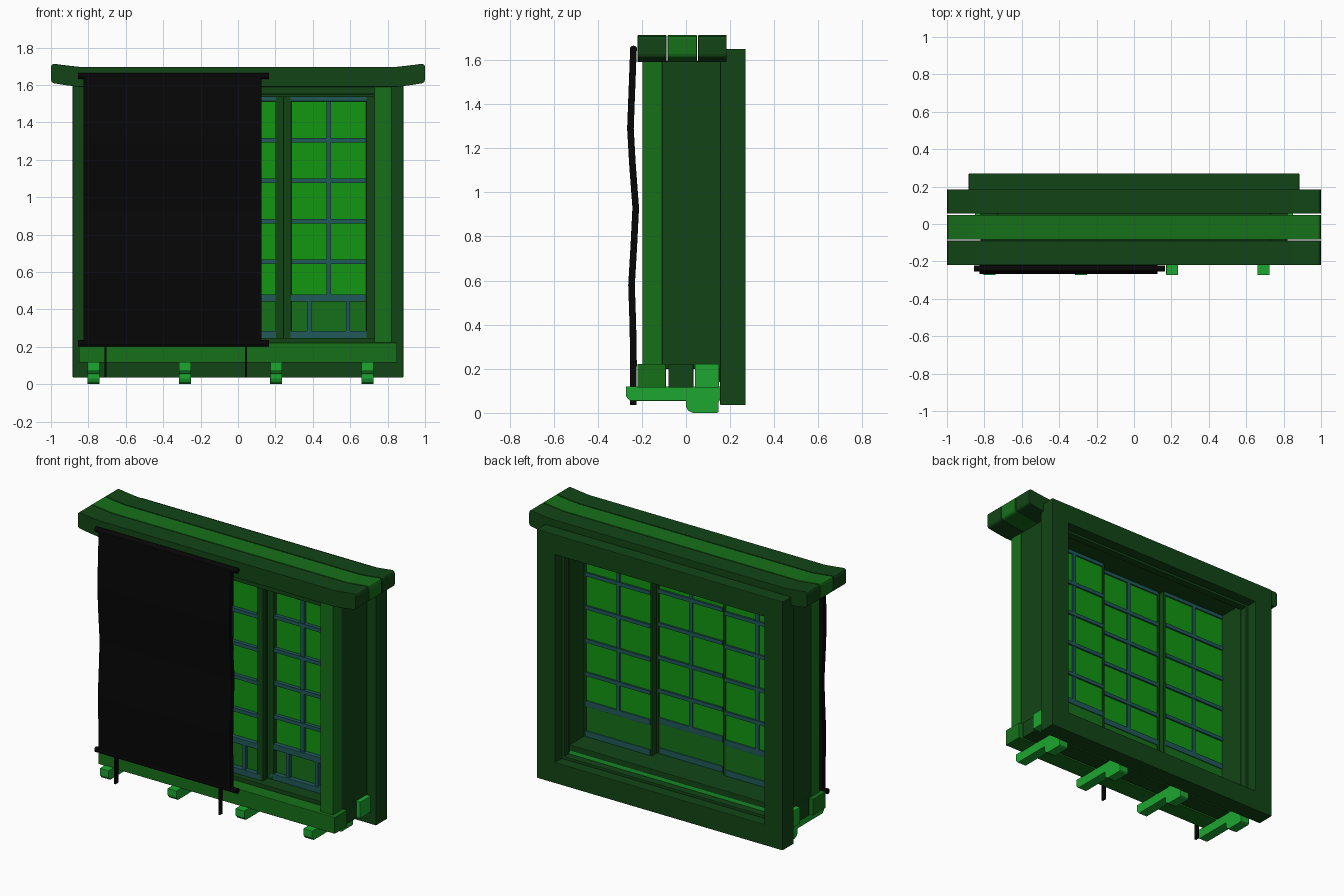
import bpy, bmesh, math

if "Cube" in bpy.data.objects:
    bpy.data.objects.remove(bpy.data.objects["Cube"])


def material(name, r, g, b):
    m = bpy.data.materials.new(name)
    m.diffuse_color = (r, g, b, 1)
    m.use_nodes = True
    m.node_tree.nodes["Principled BSDF"].inputs["Base Color"].default_value = m.diffuse_color
    return m


DARK = material("dark_wood", 0.006, 0.06, 0.008)
MID = material("mid_wood", 0.008, 0.16, 0.01)
PAPER = material("paper", 0.006, 0.31, 0.006)
BAR = material("lattice_wood", 0.015, 0.1, 0.1)
FOOT = material("bracket_wood", 0.012, 0.38, 0.03)
BLACK = material("blind_black", 0.002, 0.002, 0.002)


def finish(name, bm, mat, bevel=0.0, segments=2):
    bmesh.ops.recalc_face_normals(bm, faces=bm.faces)
    me = bpy.data.meshes.new(name)
    bm.to_mesh(me)
    bm.free()
    ob = bpy.data.objects.new(name, me)
    bpy.context.collection.objects.link(ob)
    me.materials.append(mat)
    if bevel:
        mod = ob.modifiers.new("bevel", 'BEVEL')
        mod.width, mod.segments = bevel, segments
    return ob


def box(name, x, y, z, mat, bevel=0.003):
    """Box from (min, max) pairs."""
    bm = bmesh.new()
    bmesh.ops.create_cube(bm, size=1)
    for v in bm.verts:
        v.co = [r[0] + (c + 0.5) * (r[1] - r[0]) for c, r in zip(v.co, (x, y, z))]
    return finish(name, bm, mat, bevel)


def prism(name, points, start, end, place, mat, bevel=0.0):
    """Extrude a closed 2D profile; place maps (a, b, depth) to xyz."""
    bm = bmesh.new()
    lo = [bm.verts.new(place(a, b, start)) for a, b in points]
    hi = [bm.verts.new(place(a, b, end)) for a, b in points]
    bm.faces.new(lo)
    bm.faces.new(hi)
    n = len(points)
    for i in range(n):
        j = (i + 1) % n
        bm.faces.new((lo[i], lo[j], hi[j], hi[i]))
    return finish(name, bm, mat, bevel)


def ring(name, outer, inner, y, mat, bevel):
    """Rectangular frame; outer and inner are (half width, z min, z max)."""
    bm = bmesh.new()
    loops = []
    for (w, z0, z1), yy in ((outer, y[0]), (inner, y[0]), (inner, y[1]), (outer, y[1])):
        loops.append([bm.verts.new((a, yy, b)) for a, b in ((-w, z0), (w, z0), (w, z1), (-w, z1))])
    for k in range(4):
        a, b = loops[k], loops[(k + 1) % 4]
        for i in range(4):
            j = (i + 1) % 4
            bm.faces.new((a[i], a[j], b[j], b[i]))
    return finish(name, bm, mat, bevel)


# Upper planks with upturned, rounded ends
half_top = [(1.0, 1.695), (0.996, 1.708), (0.985, 1.713), (0.93, 1.706), (0.85, 1.697)]
half_low = [(0.85, 1.59), (0.93, 1.6), (0.985, 1.609), (0.996, 1.615), (1.0, 1.627)]
cap = half_top + [(-x, z) for x, z in reversed(half_top)]
cap += [(-x, z) for x, z in reversed(half_low)] + half_low
for i, (y0, y1, m) in enumerate([(-0.219, -0.089, DARK), (-0.083, 0.049, MID), (0.055, 0.184, DARK)]):
    prism(f"top_plank_{i}", cap, y0, y1, lambda a, b, d: (a, d, b), m, 0.002)

# Base planks
for i, (y0, y1, w, m) in enumerate([(-0.22, -0.091, 0.85, MID), (-0.08, 0.033, 0.83, DARK), (0.041, 0.15, 0.85, FOOT)]):
    box(f"base_plank_{i}", (-w, w), (y0, y1), (0.115, 0.222), m)

# Rear frame and its stepped lining
ring("rear_frame", (0.884, 0.035, 1.651), (0.752, 0.17, 1.52), (0.155, 0.27), DARK, 0.004)
ring("rear_lining", (0.78, 0.14, 1.55), (0.735, 0.187, 1.505), (0.15, 0.2), DARK, 0.003)

# Side walls, front posts, lintel and sill
for side, s in (("left", -1), ("right", 1)):
    box(f"{side}_wall", sorted((0.73 * s, 0.82 * s)), (-0.108, 0.155), (0.2, 1.592), DARK)
    box(f"{side}_post", sorted((0.73 * s, 0.822 * s)), (-0.198, -0.108), (0.2, 1.595), MID)
box("lintel", (-0.73, 0.73), (-0.12, 0.155), (1.535, 1.595), DARK)
box("front_lintel", (-0.73, 0.73), (-0.19, -0.12), (1.55, 1.595), DARK)
box("sill", (-0.73, 0.73), (-0.13, 0.155), (0.21, 0.248), DARK)


def screen(name, cx, y):
    """Sliding paper screen: stiles, rails, lattice, lower board."""
    w = 0.245
    for s in (-1, 1):
        box(f"{name}_stile_{s}", sorted((cx + s * w, cx + s * (w - 0.045))), (y, y + 0.036), (0.24, 1.54), DARK)
        box(f"{name}_edge_{s}", sorted((cx + s * w, cx + s * (w - 0.014))), (y + 0.036, y + 0.046), (0.24, 1.54), DARK, 0)
        box(f"{name}_short_bar_{s}", (cx + s * 0.104 - 0.011, cx + s * 0.104 + 0.011), (y + 0.008, y + 0.034), (0.27, 0.45), BAR, 0)
    box(f"{name}_bottom_rail", (cx - 0.23, cx + 0.23), (y, y + 0.048), (0.24, 0.285), BAR)
    box(f"{name}_top_rail", (cx - 0.23, cx + 0.23), (y, y + 0.048), (1.512, 1.54), BAR)
    box(f"{name}_mid_rail", (cx - 0.23, cx + 0.23), (y + 0.002, y + 0.048), (0.442, 0.48), BAR)
    for k in range(4):
        z = 0.655 + k * 0.216
        box(f"{name}_bar_{k}", (cx - 0.23, cx + 0.23), (y + 0.006, y + 0.05), (z - 0.012, z + 0.012), BAR, 0)
    box(f"{name}_center_bar", (cx - 0.012, cx + 0.012), (y + 0.01, y + 0.047), (0.46, 1.53), BAR, 0)
    box(f"{name}_paper", (cx - 0.232, cx + 0.232), (y + 0.03, y + 0.039), (0.46, 1.53), PAPER, 0)
    box(f"{name}_lower_board", (cx - 0.232, cx + 0.232), (y + 0.03, y + 0.043), (0.26, 0.46), MID, 0)


screen("left_screen", -0.5, -0.065)
screen("middle_screen", 0.0, -0.095)
screen("right_screen", 0.485, -0.042)

# Support brackets under the base
bracket = [(-0.272, 0.12), (0.155, 0.12), (0.155, 0.06), (0.147, 0.05), (0.147, 0.005), (0.14, 0.0),
           (0.03, 0.0), (0.008, 0.012), (0.0, 0.03), (0.0, 0.055), (-0.255, 0.055), (-0.272, 0.075)]
for i in range(4):
    x = -0.772 + i * 0.488
    prism(f"bracket_{i}", bracket, x - 0.032, x + 0.032, lambda a, b, d: (d, a, b), FOOT, 0.002)

# Rippled hanging blind
ripple = [(-0.238, 1.655), (-0.244, 1.5), (-0.252, 1.29), (-0.243, 1.13), (-0.228, 0.93),
          (-0.237, 0.75), (-0.247, 0.58), (-0.241, 0.4), (-0.238, 0.22)]
sheet = [(y - 0.015, z) for y, z in ripple] + [(y + 0.015, z) for y, z in reversed(ripple)]
prism("blind_sheet", sheet, -0.825, 0.125, lambda a, b, d: (d, a, b), BLACK)

# Blind rods and hanging tapes
for name, z in (("top", 1.648), ("bottom", 0.218)):
    bpy.ops.mesh.primitive_cylinder_add(vertices=16, radius=0.017, depth=1.02,
                                        location=(-0.345, -0.238, z), rotation=(0, math.pi / 2, 0))
    rod = bpy.context.object
    rod.name = f"blind_{name}_rod"
    rod.data.materials.append(BLACK)
    bpy.ops.object.shade_smooth_by_angle()
for i, x in enumerate((-0.708, 0.042)):
    box(f"blind_tape_{i}", (x - 0.005, x + 0.005), (-0.254, -0.224), (0.035, 0.22), BLACK, 0)
